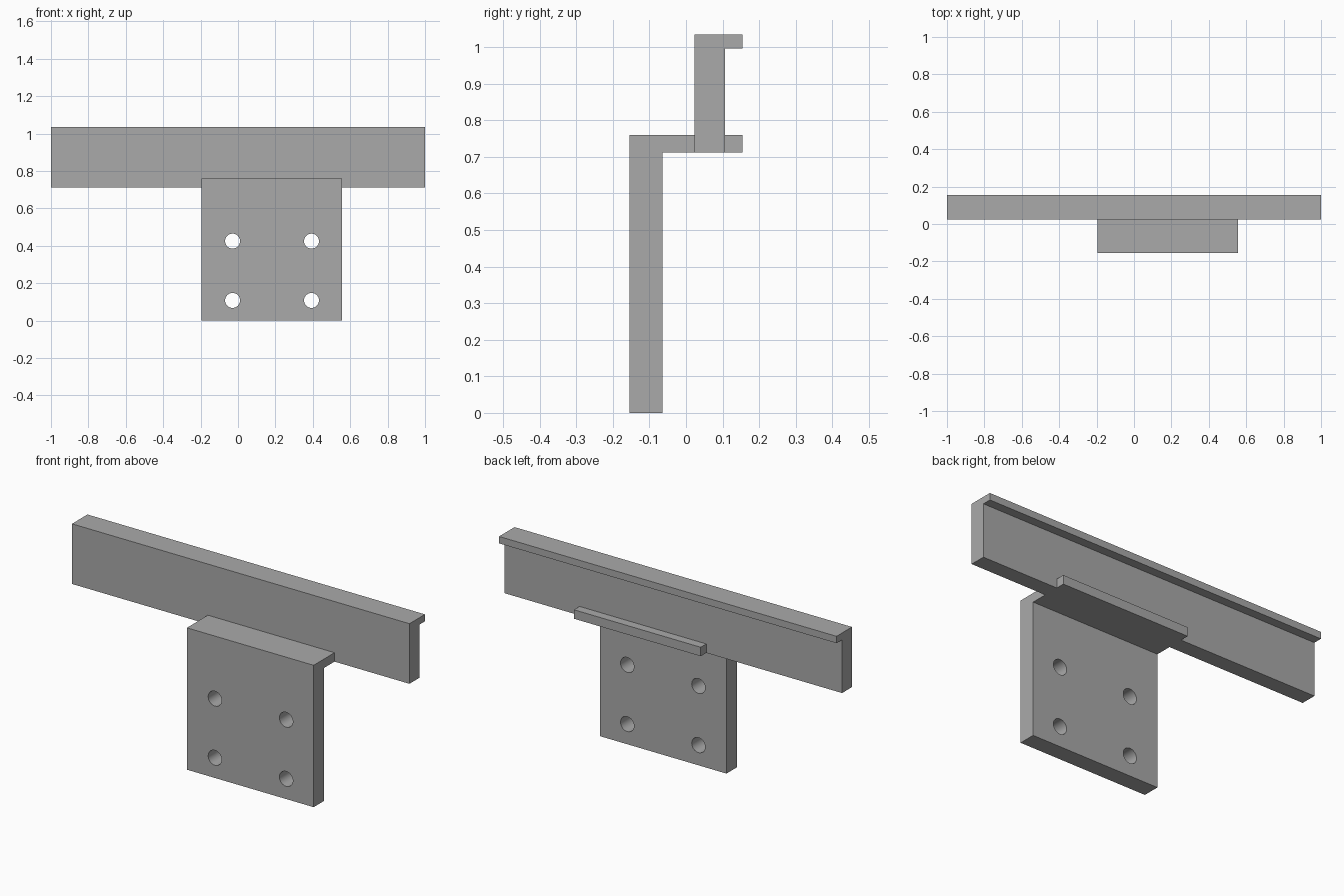
import bpy
import bmesh

cube = bpy.data.objects.get("Cube")
if cube:
    bpy.data.objects.remove(cube, do_unlink=True)

grey = bpy.data.materials.new("plain grey")
grey.use_nodes = True
colour = (0.4, 0.4, 0.4, 1)
grey.diffuse_color = colour
grey.node_tree.nodes["Principled BSDF"].inputs["Base Color"].default_value = colour


def extrude_profile(name, profile, x0, x1):
    """Sweep a closed (y, z) outline from x0 to x1."""
    bm = bmesh.new()
    face = bm.faces.new([bm.verts.new((x0, y, z)) for y, z in profile])
    swept = bmesh.ops.extrude_face_region(bm, geom=[face])["geom"]
    bmesh.ops.translate(bm, vec=(x1 - x0, 0, 0),
                        verts=[v for v in swept if isinstance(v, bmesh.types.BMVert)])
    bmesh.ops.recalc_face_normals(bm, faces=bm.faces)
    mesh = bpy.data.meshes.new(name)
    bm.to_mesh(mesh)
    bm.free()
    mesh.materials.append(grey)
    obj = bpy.data.objects.new(name, mesh)
    bpy.context.collection.objects.link(obj)
    return obj


# Shared heights and depths
FRONT, PLATE_BACK, RAIL_FRONT, RAIL_BACK, BACK = -0.154, -0.064, 0.023, 0.107, 0.154
SHELF_LOW, SHELF_TOP, LIP_LOW, TOP = 0.712, 0.76, 0.997, 1.034

# Long rail with a lip along its top back edge
extrude_profile("rail", [
    (RAIL_FRONT, SHELF_LOW), (RAIL_BACK, SHELF_LOW), (RAIL_BACK, LIP_LOW),
    (BACK, LIP_LOW), (BACK, TOP), (RAIL_FRONT, TOP)], -1, 1)

# Mounting plate bent back into a shelf under the rail
bracket = extrude_profile("mounting_bracket", [
    (FRONT, 0), (PLATE_BACK, 0), (PLATE_BACK, SHELF_LOW),
    (BACK, SHELF_LOW), (BACK, SHELF_TOP), (FRONT, SHELF_TOP)], -0.195, 0.556)

# Four bolt holes through the plate
for x in (-0.029, 0.393):
    for z in (0.108, 0.425):
        bpy.ops.mesh.primitive_cylinder_add(
            vertices=32, radius=0.04, depth=0.3,
            location=(x, (FRONT + PLATE_BACK) / 2, z), rotation=(1.5708, 0, 0))
        cutter = bpy.context.object
        cutter.name = "hole_cutter"
        cutter.hide_render = True
        cutter.data.materials.append(grey)
        hole = bracket.modifiers.new("bolt_hole", 'BOOLEAN')
        hole.operation = 'DIFFERENCE'
        hole.solver = 'EXACT'
        hole.object = cutter
        bpy.ops.object.select_all(action='DESELECT')
        bracket.select_set(True)
        bpy.context.view_layer.objects.active = bracket
        bpy.ops.object.modifier_apply(modifier=hole.name)
        bpy.data.objects.remove(cutter, do_unlink=True)

# Round hole walls, sharp plate edges
bpy.ops.object.shade_smooth_by_angle(angle=0.6)
